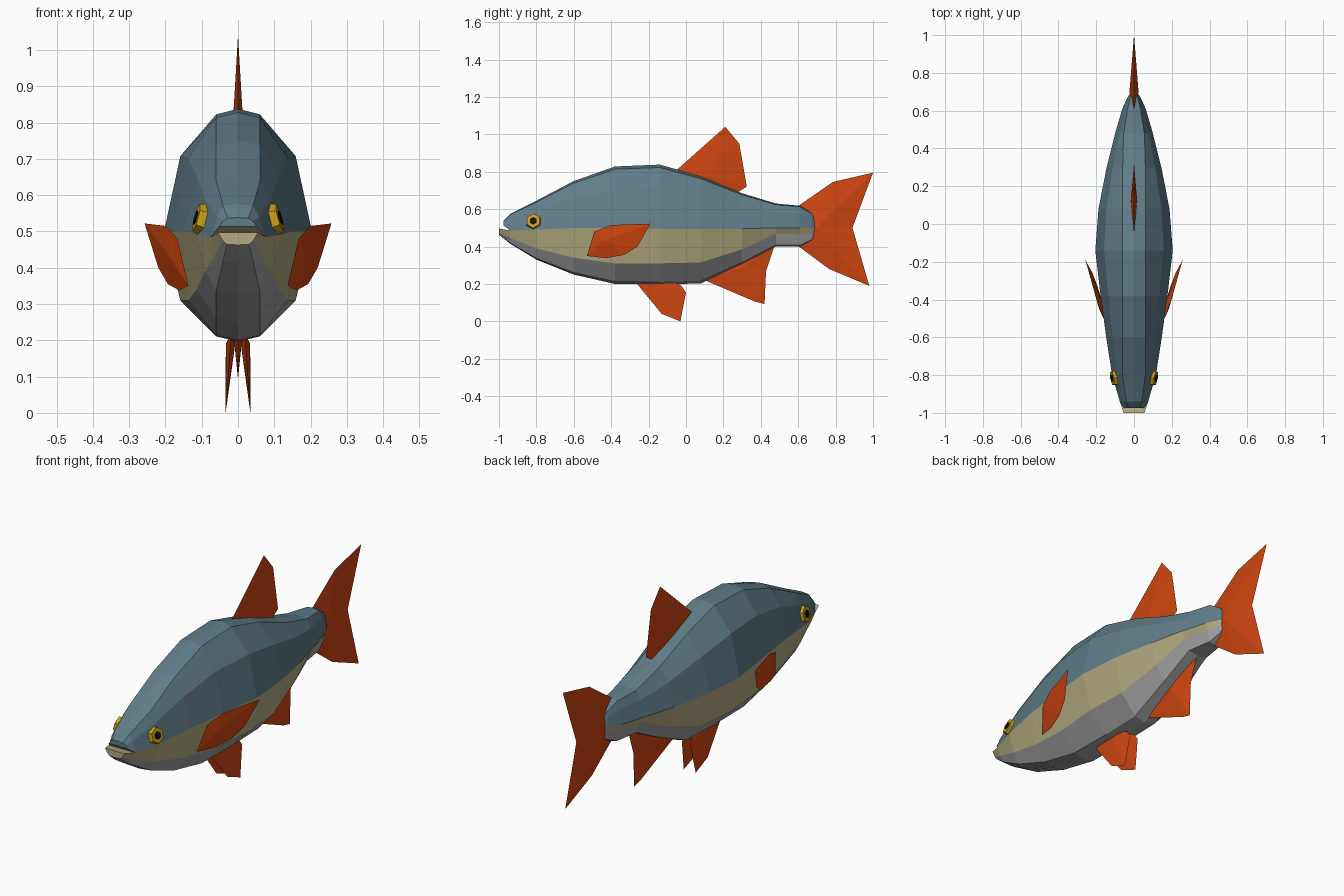
import bpy, bmesh
from mathutils import Vector

if "Cube" in bpy.data.objects:
    bpy.data.objects.remove(bpy.data.objects["Cube"])


def material(name, rgb):
    m = bpy.data.materials.new(name)
    m.diffuse_color = (*rgb, 1)
    m.use_nodes = True
    m.node_tree.nodes["Principled BSDF"].inputs["Base Color"].default_value = m.diffuse_color
    return m


BLUE = material("slate_blue", (0.115, 0.205, 0.25))
CREAM = material("cream", (0.45, 0.41, 0.22))
GREY = material("belly_grey", (0.36, 0.36, 0.36))
ORANGE = material("fin_orange", (0.62, 0.06, 0.005))
GOLD = material("eye_gold", (0.62, 0.36, 0.01))
BLACK = material("pupil_black", (0.005, 0.005, 0.005))


def finish(bm, name, mats):
    bmesh.ops.remove_doubles(bm, verts=bm.verts, dist=0.0005)
    bmesh.ops.recalc_face_normals(bm, faces=bm.faces)
    me = bpy.data.meshes.new(name)
    bm.to_mesh(me)
    bm.free()
    for m in mats:
        me.materials.append(m)
    ob = bpy.data.objects.new(name, me)
    bpy.context.collection.objects.link(ob)
    return ob


# Body stations: y, half width, back z, side line z, lower flank z, belly z
stations = [
    (-0.94, 0.075, 0.575, 0.485, 0.445, 0.415),
    (-0.80, 0.116, 0.645, 0.49, 0.39, 0.33),
    (-0.60, 0.147, 0.75, 0.50, 0.34, 0.25),
    (-0.38, 0.177, 0.828, 0.50, 0.31, 0.20),
    (-0.14, 0.205, 0.838, 0.495, 0.31, 0.197),
    (0.08, 0.188, 0.775, 0.495, 0.315, 0.203),
    (0.30, 0.145, 0.685, 0.495, 0.385, 0.305),
    (0.48, 0.10, 0.63, 0.50, 0.468, 0.40),
    (0.61, 0.062, 0.618, 0.50, 0.465, 0.40),
    (0.67, 0.035, 0.58, 0.50, 0.475, 0.43),
    (0.695, 0.018, 0.54, 0.50, 0.485, 0.465),
]
# The snout has its own upper and lower lip
upper_lip = (-0.975, 0.052, 0.538, 0.513, 0.5, 0.49)
lower_lip = (-1.0, 0.055, 0.53, 0.497, 0.475, 0.463)


def arcs(bm, st):
    y, w, top, mid, low, bot = st
    shoulder = min(0.06, w * 0.55)
    up = [(w, mid), (0.775 * w, mid + 0.62 * (top - mid)),
          (shoulder, top - 0.045 * (top - mid)), (0, top)]
    dn = [(w, mid), (0.775 * w, low), (shoulder, bot + 0.12 * (low - bot)), (0, bot)]
    return [[bm.verts.new((x, y, z)) for x, z in
             half + [(-a, b) for a, b in half[-2::-1]]] for half in (up, dn)]


bm = bmesh.new()
rings = [arcs(bm, s) for s in stations]
lips = (arcs(bm, upper_lip)[0], arcs(bm, lower_lip)[1])
for half in (0, 1):
    rows = [lips[half]] + [r[half] for r in rings]
    for a, b in zip(rows, rows[1:]):
        for i in range(6):
            f = bm.faces.new((a[i], a[i + 1], b[i + 1], b[i]))
            f.material_index = 0 if half == 0 else (1 if i in (0, 5) else 2)
    # Lip end, mouth inside, tail end
    bm.faces.new(rows[0]).material_index = half
    bm.faces.new((rows[0][0], rows[0][-1], rows[1][-1], rows[1][0])).material_index = 1
    bm.faces.new(rows[-1]).material_index = half
loose = [v for v in bm.verts if not v.link_faces]
bmesh.ops.delete(bm, geom=loose, context='VERTS')
finish(bm, "body", [BLUE, CREAM, GREY])


# Fin: outline in (y, z), thickest at a hub near the root; place gives x
def fin(name, outline, hub, thick, place=lambda y, z: 0, side=1):
    bm = bmesh.new()
    rim = [bm.verts.new((side * place(y, z), y, z)) for y, z in outline]
    for t in (thick, -thick):
        h = bm.verts.new((side * place(*hub) + t, *hub))
        for i in range(len(rim)):
            bm.faces.new((h, rim[i - 1], rim[i]))
    return finish(bm, name, [ORANGE])


fin("dorsal_fin", [(-0.06, 0.80), (0.21, 1.04), (0.285, 0.95), (0.325, 0.72),
                   (0.26, 0.68), (0.1, 0.72)], (0.13, 0.77), 0.016)
fin("tail_fin", [(0.59, 0.61), (0.785, 0.745), (1.0, 0.795), (0.89, 0.5),
                 (0.98, 0.19), (0.765, 0.28), (0.59, 0.41)], (0.70, 0.5), 0.024)
fin("anal_fin", [(0.10, 0.22), (0.37, 0.105), (0.42, 0.093), (0.428, 0.27),
                 (0.475, 0.41), (0.3, 0.34)], (0.30, 0.29), 0.02)

for side, label in ((1, "right"), (-1, "left")):
    fin("pelvic_fin_" + label,
        [(-0.27, 0.21), (-0.13, 0.04), (-0.03, 0.0), (0.0, 0.155), (-0.025, 0.19),
         (-0.08, 0.22)], (-0.12, 0.19), 0.013,
        lambda y, z: 0.02 + (0.2 - z) * 0.07, side)
    fin("pectoral_fin_" + label,
        [(-0.53, 0.35), (-0.49, 0.48), (-0.40, 0.515), (-0.19, 0.522),
         (-0.26, 0.40), (-0.33, 0.355), (-0.43, 0.338)], (-0.44, 0.43), 0.014,
        lambda y, z: 0.147 + (y + 0.53) * 0.28 + (z - 0.42) * 0.15, side)
    # Six-sided eye with a pupil, tilted to lie on the head
    normal = Vector((side, -0.16, 0.28)).normalized()
    for part, r, depth, mat in (("eye_", 0.044, 0.022, GOLD), ("pupil_", 0.022, 0.028, BLACK)):
        bm = bmesh.new()
        bmesh.ops.create_cone(bm, cap_ends=True, segments=6, radius1=r,
                              radius2=r * 0.9, depth=depth)
        ob = finish(bm, part + label, [mat])
        ob.location = (side * 0.105, -0.815, 0.535)
        ob.rotation_euler = normal.to_track_quat('Z', 'Y').to_euler()
